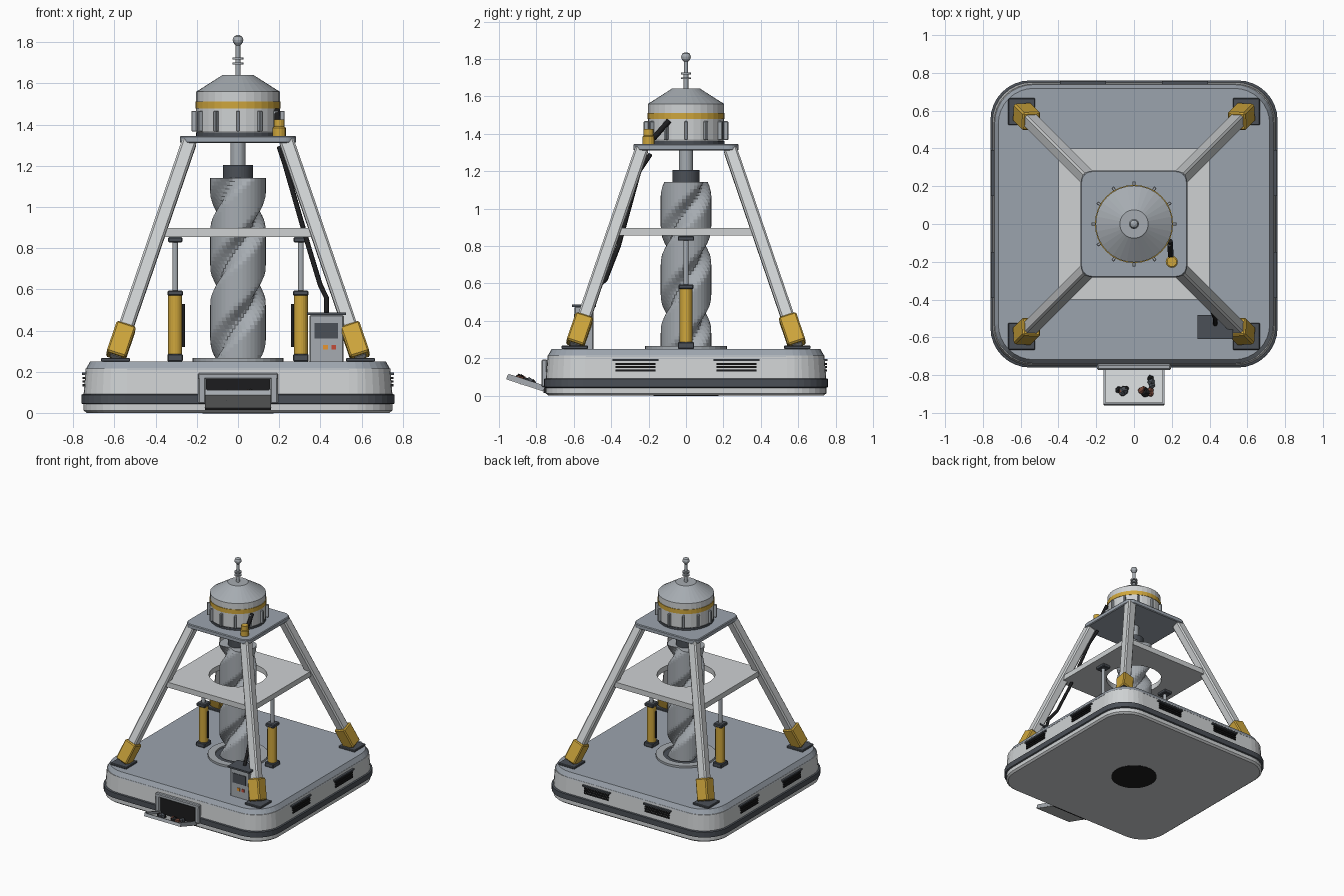
import bpy, bmesh, random
from math import sin, cos, pi, radians
from mathutils import Vector, Matrix

if "Cube" in bpy.data.objects:
    bpy.data.objects.remove(bpy.data.objects["Cube"])
random.seed(4)


def material(name, *rgb):
    m = bpy.data.materials.new(name)
    m.use_nodes = True
    m.diffuse_color = (*rgb, 1)
    m.node_tree.nodes["Principled BSDF"].inputs["Base Color"].default_value = (*rgb, 1)
    return m


LIGHT = material("light_panel", .62, .64, .65)
DECK = material("blue_grey_deck", .33, .37, .42)
STEEL = material("steel", .38, .41, .44)
DARK = material("dark_grey", .07, .08, .095)
BLACK = material("black", .012, .012, .013)
YELLOW = material("safety_yellow", .62, .38, .045)
ORANGE = material("orange", .8, .3, .03)
RED = material("red", .55, .07, .04)
BROWN = material("brown_ore", .2, .07, .045)


def finish(name, bm, mat):
    bmesh.ops.recalc_face_normals(bm, faces=bm.faces)
    me = bpy.data.meshes.new(name)
    bm.to_mesh(me)
    bm.free()
    me.materials.append(mat)
    ob = bpy.data.objects.new(name, me)
    bpy.context.collection.objects.link(ob)
    return ob


def loft(name, rings, mat, closed=False):
    """Skin a list of point rings; cap the ends, or join last to first."""
    bm = bmesh.new()
    loops = [[bm.verts.new(p) for p in ring] for ring in rings]
    n = len(loops[0])
    for a, b in zip(loops, loops[1:] + (loops[:1] if closed else [])):
        for i in range(n):
            j = (i + 1) % n
            bm.faces.new((a[i], a[j], b[j], b[i]))
    if not closed:
        bm.faces.new(loops[0])
        bm.faces.new(loops[-1])
    return finish(name, bm, mat)


def circle(r, z, x=0, y=0, n=32):
    return [(x + r * cos(2 * pi * i / n), y + r * sin(2 * pi * i / n), z) for i in range(n)]


def lathe(name, profile, mat, x=0, y=0, n=32, closed=False):
    return loft(name, [circle(r, z, x, y, n) for r, z in profile], mat, closed)


def rounded(half, radius, z, steps=8):
    c = half - radius
    pts = []
    for q, (sx, sy) in enumerate([(1, 1), (-1, 1), (-1, -1), (1, -1)]):
        for i in range(steps + 1):
            a = (q + i / steps) * pi / 2
            pts.append((sx * c + radius * cos(a), sy * c + radius * sin(a), z))
    return pts


def slab(name, profile, radius, mat):
    top = max(h for h, z in profile)
    return loft(name, [rounded(h, radius + h - top, z) for h, z in profile], mat)


def box(name, centre, size, mat, bevel=0, rot=None):
    bm = bmesh.new()
    bmesh.ops.create_cube(bm, size=1)
    bmesh.ops.scale(bm, vec=size, verts=bm.verts)
    if bevel:
        bmesh.ops.bevel(bm, geom=bm.edges[:], offset=bevel, segments=1, affect='EDGES')
    ob = finish(name, bm, mat)
    ob.matrix_world = Matrix.Translation(centre) @ (rot or Matrix()).to_4x4()
    return ob


def cable(name, points, r):
    cu = bpy.data.curves.new(name, 'CURVE')
    cu.dimensions, cu.bevel_depth, cu.bevel_resolution = '3D', r, 2
    sp = cu.splines.new('POLY')
    sp.points.add(len(points) - 1)
    for p, co in zip(sp.points, points):
        p.co = (*co, 1)
    cu.use_fill_caps = True
    cu.materials.append(BLACK)
    bpy.context.collection.objects.link(bpy.data.objects.new(name, cu))


# Base platform: body, dark bumper band, deck and underside bore
slab("base_body", [(.735, 0), (.75, .012), (.75, .09), (.74, .215)], .21, LIGHT)
slab("base_band", [(.752, .042), (.76, .046), (.76, .088), (.752, .092)], .21, DARK)
slab("base_deck", [(.742, .208), (.738, .215), (.718, .25)], .21, DECK)
lathe("underside_bore", [(.173, -.002), (.173, .004)], BLACK)
lathe("auger_flange", [(.165, .25), (.22, .25), (.22, .266), (.165, .266)], STEEL, closed=True)
lathe("auger_pit", [(.165, .249), (.165, .254)], DARK)

# Vents on both sides and the back
for side, angle in (("left", 90), ("right", -90), ("back", 180)):
    turn = Matrix.Rotation(radians(angle), 4, 'Z')
    for x in (-.27, .27):
        parts = [("vent_hood", .19, .245, .022, DARK)]
        parts += [("vent_slat", z, .215, .018, BLACK) for z in (.17, .152, .134)]
        for label, z, w, deep, mat in parts:
            box(f"{side}_{label}", turn @ Vector((x, -.746, z)), (w, deep, .011), mat, 0, turn)

# Front hatch: opening, frame and tilted tray
box("hatch_opening", (0, -.757, .09), (.32, .009, .15), BLACK)
box("hatch_top", (0, -.757, .178), (.39, .03, .03), STEEL, .006)
for s in (-1, 1):
    box("hatch_post", (s * .175, -.757, .11), (.038, .03, .13), STEEL, .006)
tilt = Matrix.Rotation(radians(-18), 4, 'X')
hinge = Vector((0, -.86, .06))


def on_tray(x, y, z):
    return hinge + tilt @ Vector((x, y, z))


box("tray_floor", on_tray(0, 0, 0), (.32, .205, .012), LIGHT, 0, tilt)
for s in (-1, 1):
    box("tray_side", on_tray(s * .156, 0, .012), (.01, .205, .028), STEEL, 0, tilt)
box("tray_lip", on_tray(0, -.1, .008), (.32, .01, .022), STEEL, 0, tilt)
for i in range(13):
    bm = bmesh.new()
    bmesh.ops.create_icosphere(bm, subdivisions=1, radius=random.uniform(.019, .027))
    for v in bm.verts:
        v.co *= random.uniform(.8, 1.15)
    rock = finish("ore_chunk", bm, (BLACK, DARK, BROWN)[i % 3])
    cx = -.055 if i < 5 else .06
    rock.location = on_tray(cx + random.uniform(-.035, .035), random.uniform(-.045, .045), .02)

# Auger: twin-start twisted lobes, collar and drive shaft
rings = []
for k in range(49):
    z = .262 + .88 * k / 48
    twist = 2 * pi * (z - .26) / .72
    ring = []
    for i in range(40):
        a = 2 * pi * i / 40
        r = .135 - .05 * max(0, cos(2 * (a - twist))) ** 2
        ring.append((r * cos(a), r * sin(a), z))
    rings.append(ring)
loft("auger", rings, STEEL)
lathe("auger_collar", [(.073, 1.14), (.073, 1.205)], DARK)
lathe("drive_shaft", [(.037, 1.2), (.037, 1.32)], STEEL)

# Middle plate with round hole, and top plate
square, n = [], 64
for i in range(n):
    a = 2 * pi * i / n
    f = .4 / max(abs(cos(a)), abs(sin(a)))
    square.append((f * cos(a), f * sin(a)))
loft("middle_plate", [[(*p, .855) for p in square], [(*p, .897) for p in square],
                      circle(.21, .897, n=n), circle(.21, .855, n=n)], LIGHT, True)
slab("top_plate", [(.275, 1.31), (.282, 1.315), (.282, 1.34), (.277, 1.346)], .06, DECK)

# Four splayed legs with yellow shoes and dark foot pads
for sx in (-1, 1):
    for sy in (-1, 1):
        top, foot = Vector((sx * .235, sy * .235, 1.32)), Vector((sx * .595, sy * .595, .27))
        d = (top - foot).normalized()
        t = Vector((-sy, sx, 0)).normalized()
        nrm = d.cross(t)
        u = (t + nrm).normalized()
        rot = Matrix((u, d.cross(u), d)).transposed()
        box("leg", (top + foot) / 2, (.072, .072, (top - foot).length), LIGHT, .01, rot)
        box("leg_shoe", foot + d * .085, (.098, .098, .165), YELLOW, .008, rot)
        box("foot_pad", (sx * .595, sy * .595, .258), (.142, .142, .018), DARK, .004)

# Hydraulic cylinders either side of the auger
for s in (-1, 1):
    x = s * .305
    box("ram_base", (x, 0, .268), (.076, .088, .036), DARK, .005)
    lathe("ram_body", [(.034, .28), (.034, .575)], YELLOW, x, n=20)
    box("ram_collar", (x, 0, .582), (.074, .08, .026), DARK, .005)
    lathe("ram_rod", [(.014, .59), (.014, .84)], STEEL, x, n=16)
    box("ram_head", (x, 0, .841), (.07, .088, .026), DARK, .005)
    cable("ram_hose", [(s * .265, 0, .32), (s * .265, 0, .53)], .008)

# Control cabinet
box("cabinet", (.43, -.545, .36), (.165, .1, .23), STEEL, .005)
box("cabinet_roof", (.43, -.545, .481), (.19, .128, .013), DARK)
box("cabinet_screen", (.428, -.596, .4), (.115, .006, .075), DARK)
box("orange_button", (.425, -.597, .318), (.022, .008, .022), ORANGE)
box("red_button", (.465, -.597, .318), (.022, .008, .022), RED)

# Power cable from the cabinet up the leg to the head
cable("power_cable", [(.43, -.53, .485), (.43, -.5, .56), (.4, -.43, .62), (.345, -.36, .8),
                      (.23, -.25, 1.2), (.2, -.19, 1.29)], .012)
cable("head_cable", [(.2, -.2, 1.36), (.195, -.17, 1.38), (.19, -.09, 1.47)], .015)
lathe("cable_socket", [(.032, 1.345), (.032, 1.385), (.026, 1.39), (.026, 1.425)], YELLOW, .2, -.2, 16)

# Motor head, ribs and antenna
lathe("head_foot", [(.205, 1.345), (.205, 1.362)], DARK)
lathe("head_drum", [(.2, 1.362), (.204, 1.37), (.204, 1.48)], LIGHT)
lathe("head_band", [(.207, 1.478), (.207, 1.512)], YELLOW)
lathe("head_rim", [(.203, 1.512), (.203, 1.56)], LIGHT)
lathe("head_cone", [(.203, 1.56), (.08, 1.638), (.075, 1.642)], STEEL)
for i in range(12):
    turn = Matrix.Rotation(i * pi / 6, 4, 'Z')
    box("head_rib", turn @ Vector((.21, 0, 1.417)), (.032, .016, .1), STEEL, .003, turn)
lathe("antenna_mast", [(.013, 1.64), (.011, 1.8)], STEEL, n=12)
for z in (1.697, 1.722):
    lathe("antenna_disc", [(.026, z - .005), (.026, z + .005)], STEEL, n=16)
lathe("antenna_ball", [(.012, 1.785), (.024, 1.8), (.026, 1.812), (.02, 1.828), (.008, 1.835)], STEEL, n=16)
